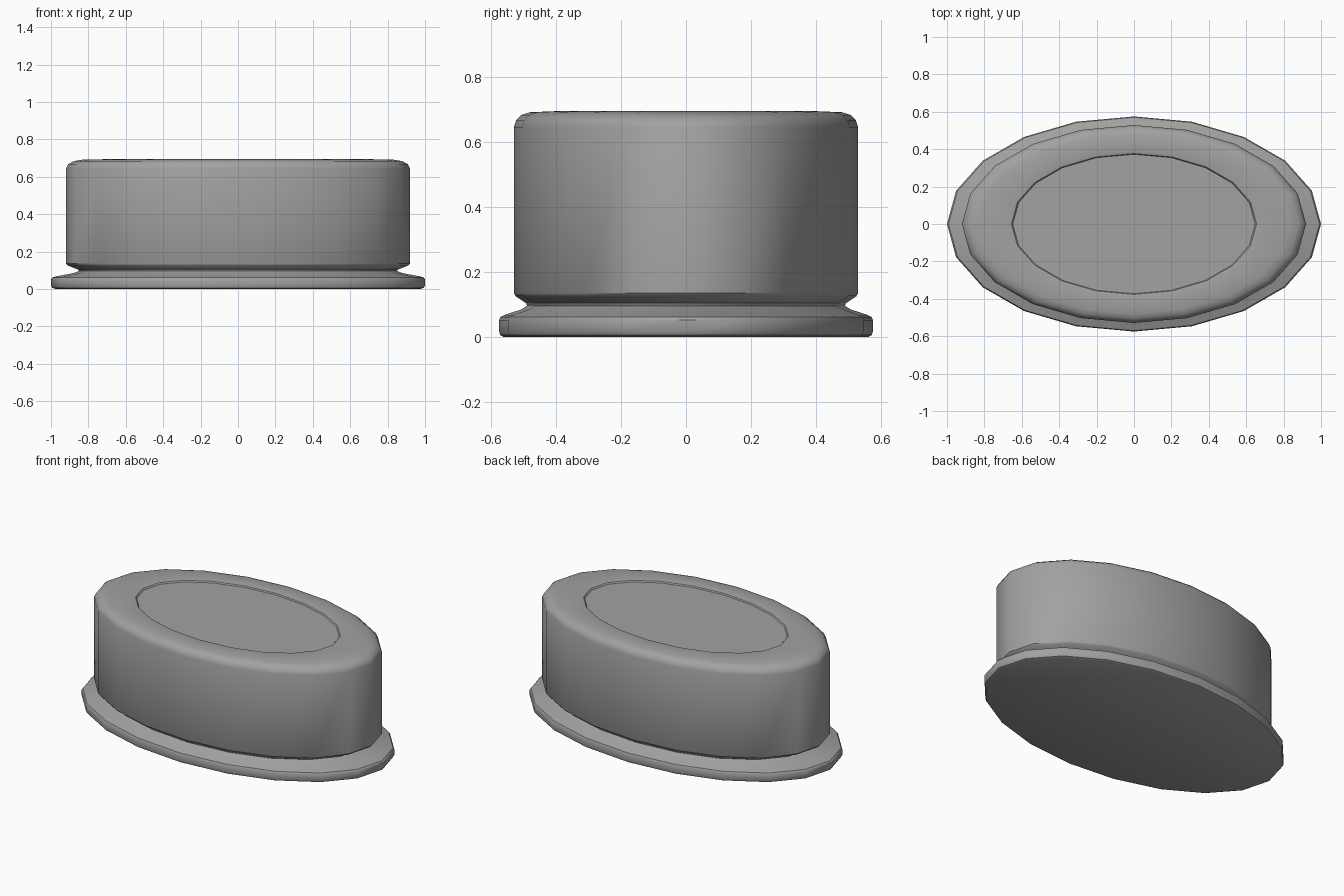
import bpy
import bmesh
from math import cos, sin, pi, radians

old = bpy.data.objects.get("Cube")
if old:
    bpy.data.objects.remove(old, do_unlink=True)

SIDES = 20
DEPTH_RATIO = 0.575

grey = bpy.data.materials.new("plain grey")
grey.use_nodes = True
colour = (0.36, 0.36, 0.36, 1.0)
grey.diffuse_color = colour
grey.node_tree.nodes["Principled BSDF"].inputs["Base Color"].default_value = colour


def oval_lathe(name, profile):
    """Sweep a (radius, height) profile round an oval and cap both ends."""
    bm = bmesh.new()
    angles = [2 * pi * i / SIDES for i in range(SIDES)]
    rings = [[bm.verts.new((r * cos(a), r * DEPTH_RATIO * sin(a), z)) for a in angles]
             for r, z in profile]
    for low, high in zip(rings, rings[1:]):
        for i in range(SIDES):
            j = (i + 1) % SIDES
            bm.faces.new((low[i], low[j], high[j], high[i]))
    bm.faces.new(rings[0][::-1])
    bm.faces.new(rings[-1])
    mesh = bpy.data.meshes.new(name)
    bm.to_mesh(mesh)
    bm.free()
    mesh.materials.append(grey)
    obj = bpy.data.objects.new(name, mesh)
    bpy.context.collection.objects.link(obj)
    return obj


# Flared foot, narrow groove, straight wall, rounded shoulder, recessed top
foot = [(0.975, 0.0), (0.993, 0.006), (1.0, 0.018), (1.0, 0.052), (0.992, 0.062), (0.97, 0.068)]
groove = [(0.88, 0.085), (0.85, 0.096), (0.855, 0.104), (0.912, 0.126)]
wall = [(0.92, 0.135), (0.92, 0.645)]
shoulder = [(0.908, 0.667), (0.88, 0.683), (0.835, 0.691)]
top = [(0.67, 0.695), (0.655, 0.692), (0.648, 0.684)]
body = oval_lathe("oval_body", foot + groove + wall + shoulder + top)

bpy.ops.object.select_all(action='DESELECT')
body.select_set(True)
bpy.context.view_layer.objects.active = body
bpy.ops.object.shade_smooth_by_angle(angle=radians(35))
